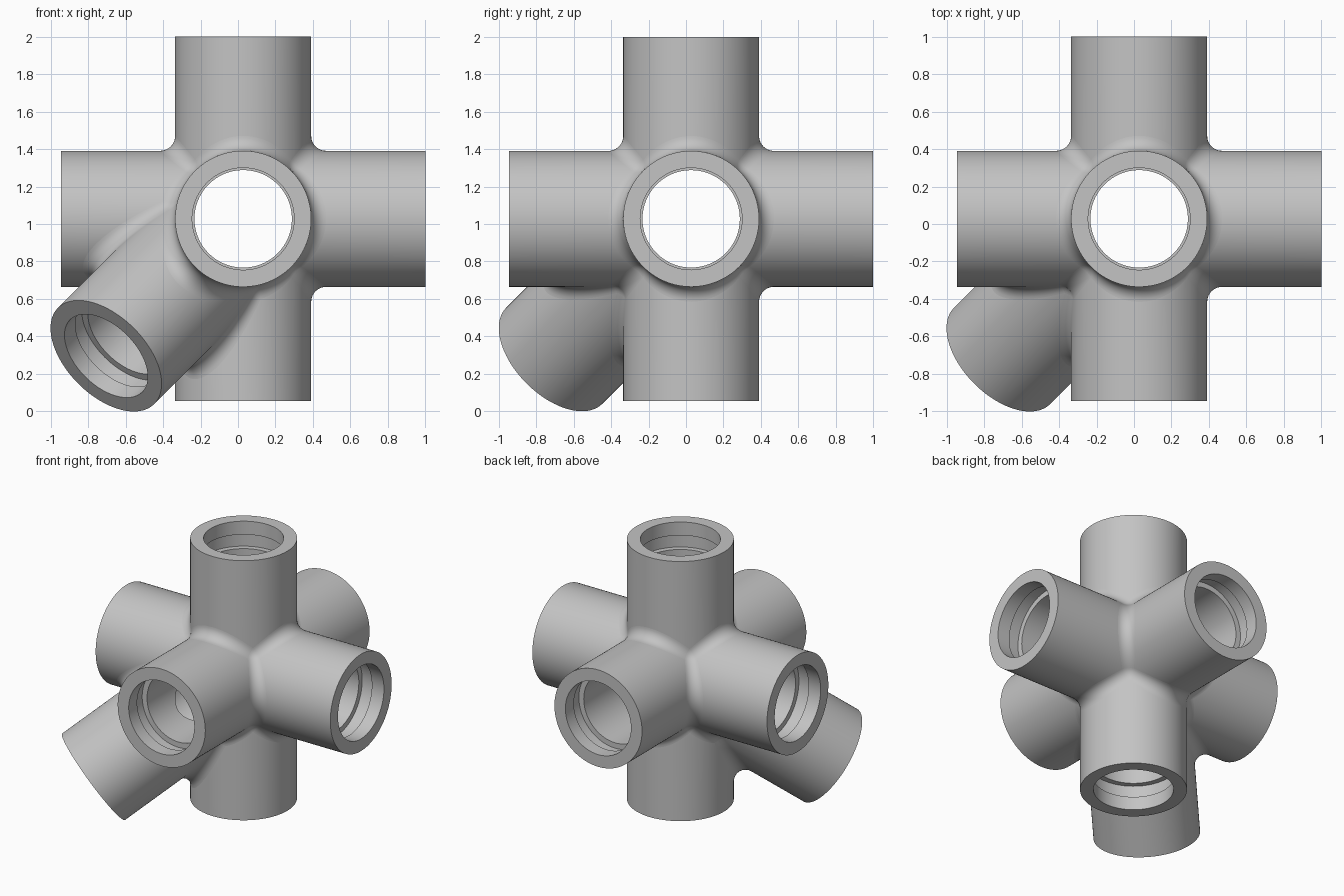
import bpy, bmesh
from math import radians, sin, cos, pi, sqrt
from mathutils import Vector

cube = bpy.data.objects.get("Cube")
if cube:
    bpy.data.objects.remove(cube, do_unlink=True)

CENTER = Vector((0.0275, 0.0275, 1.0275))
R = 0.363          # outer radius
BORE = 0.26        # through bore
SOCKET = 0.272     # socket at each mouth
GROOVE = 0.30      # ring groove inside the socket
ARM = 0.9725       # straight arm length
BRANCH = 1.267     # diagonal arm length
F = 0.08           # fillet radius
SEG = 120
X, Y, Z = Vector((1, 0, 0)), Vector((0, 1, 0)), Vector((0, 0, 1))
D = Vector((-1, -1, -1)).normalized()
ARMS = {"left_arm": X, "right_arm": -X, "back_arm": Y, "front_arm": -Y,
        "top_arm": Z, "bottom_arm": -Z, "diagonal_arm": D}

grey = bpy.data.materials.new("Plain grey")
grey.use_nodes = True
colour = (0.55, 0.55, 0.55, 1)
grey.diffuse_color = colour
grey.node_tree.nodes["Principled BSDF"].inputs["Base Color"].default_value = colour


def make_object(name, bm):
    mesh = bpy.data.meshes.new(name)
    bm.to_mesh(mesh)
    bm.free()
    obj = bpy.data.objects.new(name, mesh)
    bpy.context.collection.objects.link(obj)
    mesh.materials.append(grey)
    bpy.ops.object.select_all(action='DESELECT')
    obj.select_set(True)
    bpy.context.view_layer.objects.active = obj
    bpy.ops.object.shade_smooth_by_angle(angle=radians(30))


def mitre(u, e, radius):
    """Distance along arm u at which its wall leaves the neighbouring arms."""
    return max(radius * e.dot(v) / (1 - u.dot(v)) for v in ARMS.values() if v.dot(u) < 0.99)


def pipe_arm(name, u, length):
    """Hollow arm, mitred against the others, with a grooved socket at its mouth."""
    bm = bmesh.new()
    side = u.cross(Y if abs(u.x) > 0.9 else X).normalized()
    other = u.cross(side)
    columns = []
    for i in range(SEG):
        a = 2 * pi * i / SEG
        e = side * cos(a) + other * sin(a)
        profile = [(mitre(u, e, R), R), (length, R), (length, SOCKET),
                   (length - 0.1, SOCKET), (length - 0.1, GROOVE),
                   (length - 0.2, GROOVE), (length - 0.2, BORE),
                   (mitre(u, e, BORE), BORE)]
        columns.append([bm.verts.new(CENTER + u * d + e * r) for d, r in profile])
    for i, a in enumerate(columns):
        b = columns[(i + 1) % SEG]
        for k in range(len(a) - 1):
            bm.faces.new((a[k], b[k], b[k + 1], a[k + 1]))
    make_object(name, bm)


for name, direction in ARMS.items():
    pipe_arm(name, direction, BRANCH if direction is D else ARM)

# Rolling-ball fillets where two arms meet
bm = bmesh.new()


def face_towards(verts, ball):
    face = bm.faces.new(verts)
    face.normal_update()
    if face.normal.dot(ball - face.calc_center_median()) < 0:
        face.normal_flip()


def contact_dir(ball, arm):
    return (arm * ball.dot(arm) - ball).normalized()


def fillet(u, v, start, end, steps=40, arc=10):
    n, b = u.cross(v).normalized(), (u + v).normalized()
    sin_half = sqrt((1 - u.dot(v)) / 2)
    rows, balls = [], []
    for i in range(steps + 1):
        t = radians(start + (end - start) * i / steps)
        ball = n * ((R + F) * sin(t)) + b * ((R + F) * cos(t) / sin_half)
        p, q = contact_dir(ball, u), contact_dir(ball, v)
        rows.append([bm.verts.new(CENTER + ball + p.slerp(q, k / arc) * F) for k in range(arc + 1)])
        balls.append(CENTER + ball)
    for i in range(steps):
        for k in range(arc):
            face_towards((rows[i][k], rows[i][k + 1], rows[i + 1][k + 1], rows[i + 1][k]), balls[i])


def corner(u, v, w, n=8):
    """Spherical patch where three arms meet."""
    m = (u.cross(v) + v.cross(w) + w.cross(u)).normalized()
    if m.dot(u) < 0:
        m = -m
    ball = m * ((R + F) / sqrt(1 - m.dot(u) ** 2))
    a, b, c = [contact_dir(ball, arm) for arm in (u, v, w)]
    grid = {(i, j): bm.verts.new(CENTER + ball + (a * (n - i - j) + b * i + c * j).normalized() * F)
            for i in range(n + 1) for j in range(n + 1 - i)}
    for i in range(n):
        for j in range(n - i):
            face_towards((grid[i, j], grid[i + 1, j], grid[i, j + 1]), CENTER + ball)
            if i + j < n - 1:
                face_towards((grid[i + 1, j], grid[i + 1, j + 1], grid[i, j + 1]), CENTER + ball)


# Straight arms with each other; those beside the branch get a short fillet
for first, second in ((X, Y), (Y, Z), (Z, X)):
    for s in (1, -1):
        for t in (1, -1):
            fillet(first * s, second * t, 15 if s + t == -2 else -45, 45)
    corner(-first, -second, D)
# Branch with the three arms around it
for axis in (X, Y, Z):
    fillet(D, -axis, -60, 60)
# Corners between three straight arms
for sx in (1, -1):
    for sy in (1, -1):
        for sz in (1, -1):
            if sx + sy + sz > -3:
                corner(X * sx, Y * sy, Z * sz)
bmesh.ops.remove_doubles(bm, verts=bm.verts, dist=0.00002)
make_object("joint_fillets", bm)
